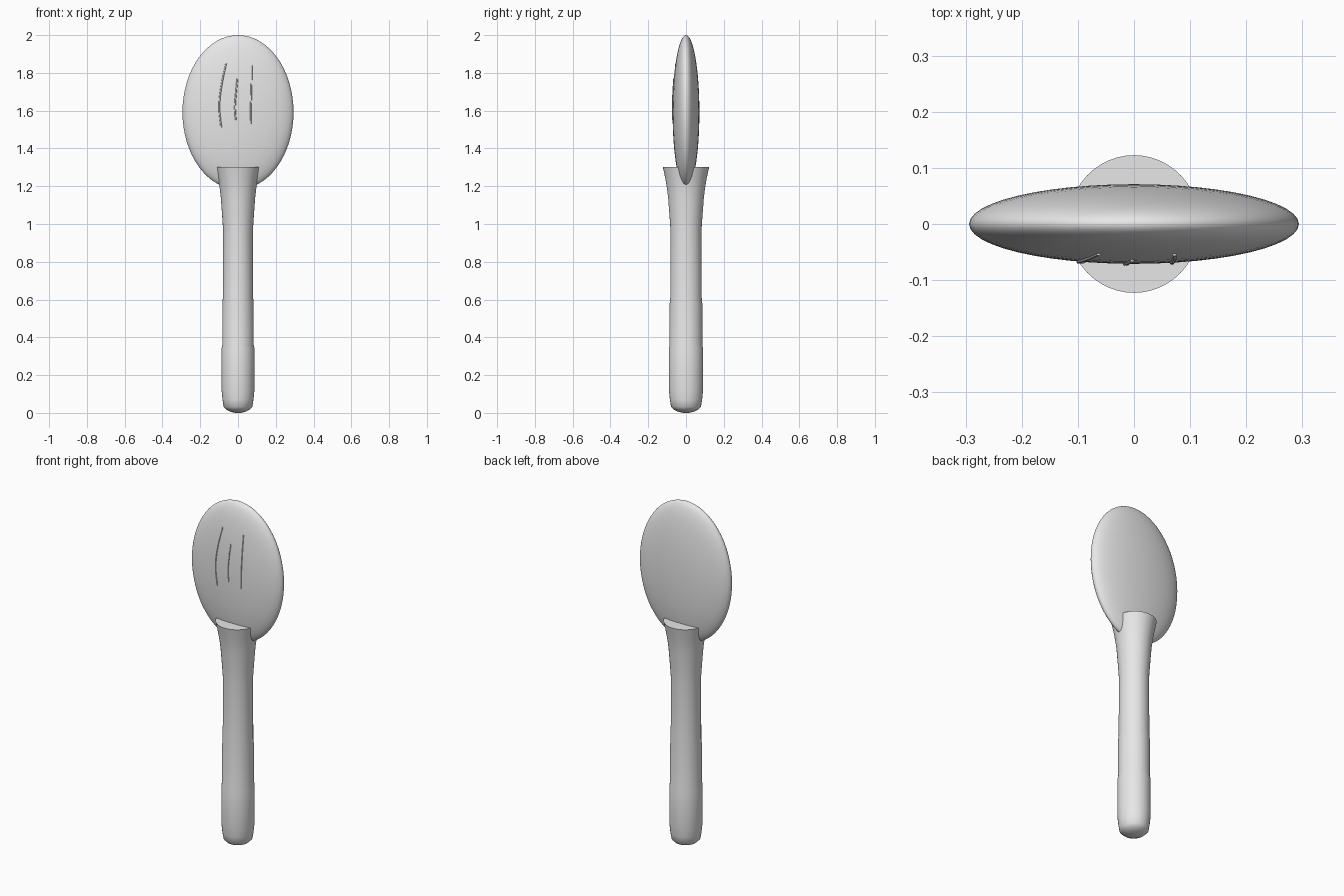
import bpy
import bmesh
import math

if "Cube" in bpy.data.objects:
    bpy.data.objects.remove(bpy.data.objects["Cube"], do_unlink=True)

HEAD_Z = 1.592
HEAD_SIZE = (0.294, 0.071, 0.408)

grey = bpy.data.materials.new("plain grey")
grey.use_nodes = True
grey.diffuse_color = (0.8, 0.8, 0.8, 1)
grey.node_tree.nodes["Principled BSDF"].inputs["Base Color"].default_value = (0.8, 0.8, 0.8, 1)


def finish(obj, angle):
    """Give an object the grey material and smooth shading."""
    obj.data.materials.append(grey)
    bpy.ops.object.select_all(action="DESELECT")
    obj.select_set(True)
    bpy.context.view_layer.objects.active = obj
    bpy.ops.object.shade_smooth_by_angle(angle=math.radians(angle))


def lathe(name, profile, sides, y_scale=1.0):
    """Closed turned body from (radius, height) pairs, capped flat at both ends."""
    bm = bmesh.new()
    rings = []
    for r, z in profile:
        angles = [math.tau * i / sides for i in range(sides)]
        rings.append([bm.verts.new((r * math.cos(a), r * y_scale * math.sin(a), z)) for a in angles])
    for low, high in zip(rings, rings[1:]):
        for i in range(sides):
            j = (i + 1) % sides
            bm.faces.new((low[i], low[j], high[j], high[i]))
    bm.faces.new(rings[0][::-1])
    bm.faces.new(rings[-1])
    mesh = bpy.data.meshes.new(name)
    bm.to_mesh(mesh)
    bm.free()
    obj = bpy.data.objects.new(name, mesh)
    bpy.context.collection.objects.link(obj)
    return obj


# Flattened oval head
bpy.ops.mesh.primitive_uv_sphere_add(segments=48, ring_count=32, radius=1, location=(0, 0, HEAD_Z))
head = bpy.context.object
head.name = "head"
head.scale = HEAD_SIZE
bpy.ops.object.transform_apply(location=False, rotation=False, scale=True)
finish(head, 60)

# Round handle with a rounded butt and a flared flat-topped collar
handle = lathe("handle", [
    (0.035, 0.004), (0.06, 0.016), (0.076, 0.032), (0.082, 0.07), (0.087, 0.12),
    (0.087, 0.34), (0.083, 0.36), (0.083, 0.58), (0.08, 0.61), (0.079, 0.97),
    (0.083, 1.03), (0.091, 1.14), (0.097, 1.19), (0.105, 1.24), (0.118, 1.303),
], 48, 1.04)
finish(handle, 40)

# Small rounded tip under the handle
tip = lathe("handle_tip", [(0.015, 0), (0.036, 0.005)], 48, 1.04)
finish(tip, 40)


# Thin raised strokes lying on the front of the head
def stroke(name, path):
    curve = bpy.data.curves.new(name, "CURVE")
    curve.dimensions = "3D"
    curve.bevel_depth = 0.004
    curve.bevel_resolution = 1
    curve.use_fill_caps = True
    spline = curve.splines.new("BEZIER")
    spline.bezier_points.add(len(path) - 1)
    for point, (x, z) in zip(spline.bezier_points, path):
        u, v = x / HEAD_SIZE[0], (z - HEAD_Z) / HEAD_SIZE[2]
        point.co = (x, -HEAD_SIZE[1] * math.sqrt(1 - u * u - v * v), z)
        point.handle_left_type = point.handle_right_type = "AUTO"
    obj = bpy.data.objects.new(name, curve)
    bpy.context.collection.objects.link(obj)
    bpy.ops.object.select_all(action="DESELECT")
    obj.select_set(True)
    bpy.context.view_layer.objects.active = obj
    bpy.ops.object.convert(target="MESH")
    finish(bpy.context.object, 50)


stroke("right_stroke", [(-0.063, 1.85), (-0.088, 1.73), (-0.099, 1.62), (-0.089, 1.51)])
stroke("middle_stroke", [(-0.003, 1.77), (-0.01, 1.7), (-0.016, 1.62), (-0.012, 1.55)])
stroke("left_stroke", [(0.072, 1.84), (0.071, 1.73), (0.068, 1.62), (0.067, 1.53)])
